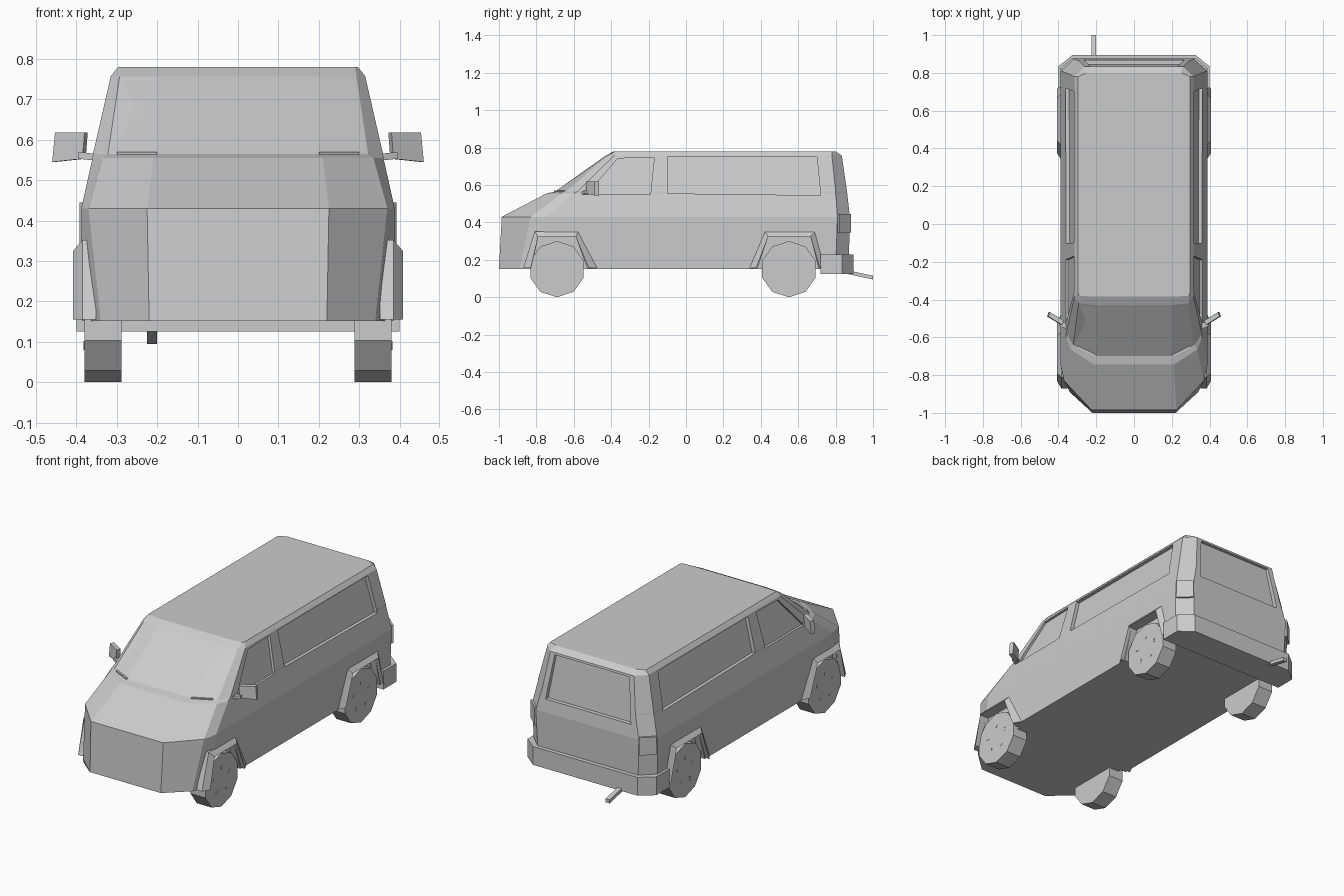
import bpy, bmesh, math
from mathutils import Vector

if "Cube" in bpy.data.objects:
    bpy.data.objects.remove(bpy.data.objects["Cube"])


def finish(name, bm, mirror=False):
    bmesh.ops.recalc_face_normals(bm, faces=bm.faces)
    me = bpy.data.meshes.new(name)
    bm.to_mesh(me)
    bm.free()
    ob = bpy.data.objects.new(name, me)
    bpy.context.collection.objects.link(ob)
    if mirror:
        ob.modifiers.new("mirror", 'MIRROR').use_mirror_merge = False
    return ob


def loft(name, rings, mirror=False):
    bm = bmesh.new()
    rows = [[bm.verts.new(p) for p in r] for r in rings]
    n = len(rows[0])
    for a, b in zip(rows, rows[1:]):
        for i in range(n):
            j = (i + 1) % n
            bm.faces.new((a[i], a[j], b[j], b[i]))
    bm.faces.new(rows[0])
    bm.faces.new(rows[-1])
    return finish(name, bm, mirror)


def prism(name, pts, vec, mirror=False):
    return loft(name, [pts, [Vector(p) + Vector(vec) for p in pts]], mirror)


def side(z):
    """Half width of the body flank at height z."""
    prof = [(.15, .385), (.43, .388), (.56, .36), (.755, .315), (.78, .297)]
    for (z0, x0), (z1, x1) in zip(prof, prof[1:]):
        if z <= z1:
            return x0 + (x1 - x0) * (z - z0) / (z1 - z0)
    return prof[-1][1]


def on_side(poly, depth):
    return [(side(z) - depth, y, z) for y, z in poly]


def groove(name, poly, width, depth):
    bm = bmesh.new()
    f = bm.faces.new([bm.verts.new((0, y, z)) for y, z in poly])
    bmesh.ops.inset_region(bm, faces=[f], thickness=width, use_even_offset=True)
    bmesh.ops.delete(bm, geom=[f], context='FACES_ONLY')
    for v in bm.verts:
        v.co.x = side(v.co.z) - depth
    ret = bmesh.ops.extrude_face_region(bm, geom=bm.faces[:], use_keep_orig=True)
    for g in ret["geom"]:
        if isinstance(g, bmesh.types.BMVert):
            g.co.x += .15
    return finish(name, bm, True)


# body shell: plan outlines stacked by height (nose, nose corner, flank front, flank rear, tail corner)
layers = [
    (.152, [(.22, -1.0), (.34, -.89), (.385, -.78), (.385, .80), (.31, .87)]),
    (.43, [(.225, -.985), (.37, -.83), (.388, -.75), (.388, .81), (.32, .876)]),
    (.555, [(.21, -.745), (.335, -.665), (.36, -.60), (.36, .80), (.29, .862)]),
    (.565, [(.20, -.70), (.322, -.64), (.359, -.58), (.359, .80), (.288, .861)]),
    (.757, [(.20, -.43), (.293, -.42), (.315, -.385), (.315, .78), (.26, .833)]),
    (.78, [(.20, -.385), (.29, -.38), (.297, -.365), (.297, .78), (.25, .80)])]
body = loft("van_body", [[(x, y, z) for x, y in h] + [(-x, y, z) for x, y in reversed(h)]
                         for z, h in layers])

# cutters for windows, door seam and wheel arches
arch_in = {-.69: [(-.83, .13), (-.79, .325), (-.59, .325), (-.52, .13)],
           .55: [(.375, .13), (.44, .325), (.665, .325), (.715, .13)]}
arch_out = {-.69: [(-.87, .155), (-.81, .352), (-.575, .352), (-.475, .155)],
            .55: [(.34, .155), (.42, .352), (.69, .352), (.74, .155)]}
cutters = [
    prism("rear_side_window_cut", on_side([(-.1, .555), (-.1, .75), (.70, .75), (.72, .545)], .02),
          (.2, 0, 0), True),
    prism("door_window_cut", on_side([(-.53, .55), (-.365, .742), (-.17, .748), (-.19, .55)], .014),
          (.2, 0, 0), True),
    groove("door_seam_cut", [(-.595, .53), (-.37, .765), (-.135, .765), (-.135, .56), (-.135, .43),
                             (-.135, .175), (-.48, .175), (-.60, .38)], .009, .01),
    prism("rear_window_cut", [(-.265, .845, .50), (.265, .845, .50), (.232, .817, .745),
                              (-.232, .817, .745)], (0, .3, 0)),
    prism("windshield_cut", [(-.31, -.632, .57), (-.20, -.68, .57), (.20, -.68, .57), (.31, -.632, .57),
                             (.285, -.416, .748), (.20, -.43, .748), (-.20, -.43, .748),
                             (-.285, -.416, .748)], (0, -.4, 0))]
for y in arch_in:
    cutters.append(prism("arch_cut", [(.35, a, b) for a, b in arch_in[y]], (.2, 0, 0), True))
for c in cutters:
    c.hide_render = True
    m = body.modifiers.new("cut", 'BOOLEAN')
    m.operation, m.solver, m.object = 'DIFFERENCE', 'EXACT', c
bpy.context.view_layer.update()
cut_mesh = bpy.data.meshes.new_from_object(body.evaluated_get(bpy.context.evaluated_depsgraph_get()))
body.modifiers.clear()
body.data = cut_mesh
for c in cutters:
    bpy.data.objects.remove(c)

# wheel arch flares
for y in arch_in:
    rings = []
    for (oy, oz), (iy, iz) in zip(arch_out[y], arch_in[y]):
        iz = max(iz, .155)
        rings.append([(.385, oy, oz), (.408, iy, iz), (.352, iy, iz), (.352, oy, oz)])
    loft("wheel_arch_flare", rings, True)

# ten-sided wheels with small lug marks
for y in arch_in:
    ring = [(.288, y + .15 * math.sin(i * math.pi / 5), .15 - .15 * math.cos(i * math.pi / 5))
            for i in range(10)]
    prism("wheel", ring, (.092, 0, 0), True)
    for k in range(5):
        a = k * math.tau / 5
        tri = [(.378, y + r * math.sin(a + t), .15 + r * math.cos(a + t))
               for r, t in ((.06, 0), (.075, .12), (.08, -.12))]
        prism("wheel_lug", tri, (.004, 0, 0), True)

# rear bumper
half = [(.40, .72), (.40, .835), (.325, .895)]
prism("rear_bumper", [(x, y, .125) for x, y in half] + [(-x, y, .125) for x, y in reversed(half)],
      (0, 0, .103))

# tail lights on the corner pillars
prism("tail_light", [(.385, .812, .345), (.318, .872, .345), (.318, .872, .445), (.385, .812, .445)],
      (.007, .009, 0), True)

# exhaust pipe
prism("exhaust_pipe", [(-.225, .86, .125), (-.20, .86, .125), (-.20, .86, .145), (-.225, .86, .145)],
      (0, .14, -.03))

# door mirrors with stalks
prism("mirror", [(.385, -.535, .553), (.46, -.49, .545), (.453, -.49, .618), (.38, -.535, .618)],
      (-.008, .024, 0), True)
prism("mirror_stalk", [(.35, -.56, .548), (.35, -.53, .548), (.35, -.53, .565), (.35, -.56, .565)],
      (.045, .02, .005), True)

# windshield wipers
prism("wiper", [(.20, -.705, .562), (.30, -.655, .562), (.30, -.655, .57), (.20, -.705, .57)],
      (0, .012, 0), True)
